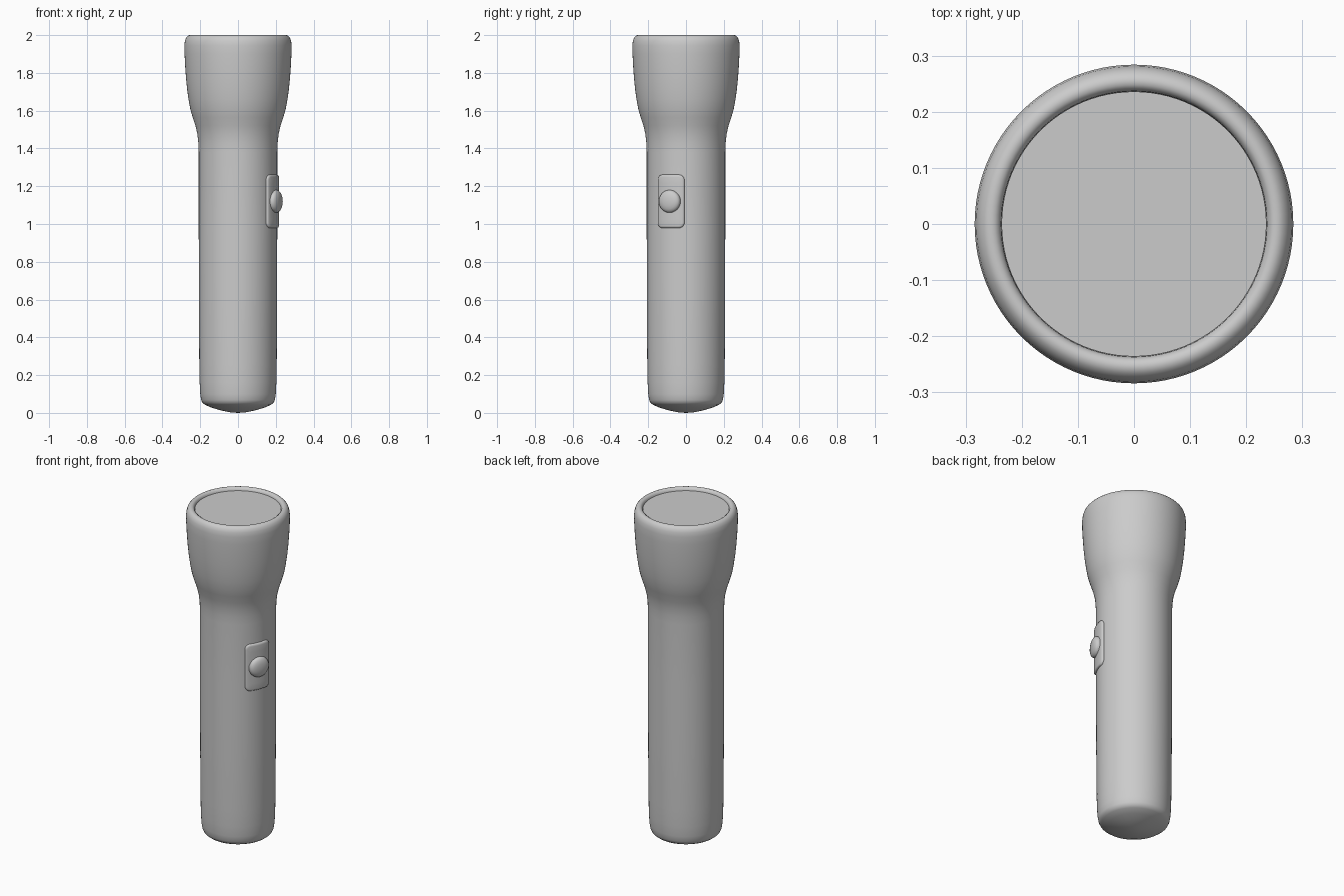
import bpy, bmesh, math
from mathutils import Matrix

if "Cube" in bpy.data.objects:
    bpy.data.objects.remove(bpy.data.objects["Cube"])

SWITCH_ANGLE = math.radians(-23.4)
SWITCH_Z = 1.12


def finish(name, bm, angle=40):
    bmesh.ops.remove_doubles(bm, verts=bm.verts, dist=1e-5)
    bmesh.ops.recalc_face_normals(bm, faces=bm.faces)
    mesh = bpy.data.meshes.new(name)
    bm.to_mesh(mesh)
    bm.free()
    obj = bpy.data.objects.new(name, mesh)
    bpy.context.collection.objects.link(obj)
    bpy.ops.object.select_all(action='DESELECT')
    bpy.context.view_layer.objects.active = obj
    obj.select_set(True)
    bpy.ops.object.shade_smooth_by_angle(angle=math.radians(angle))
    return obj


def skin(bm, rings):
    """Join consecutive closed rings of coordinates with quads."""
    loops = [[bm.verts.new(co) for co in ring] for ring in rings]
    n = len(loops[0])
    for a, b in zip(loops, loops[1:]):
        for i in range(n):
            j = (i + 1) % n
            bm.faces.new((a[i], a[j], b[j], b[i]))


def lathe(name, profile, segments=96, matrix=None):
    bm = bmesh.new()
    turn = [2 * math.pi * i / segments for i in range(segments)]
    skin(bm, [[(r * math.cos(t), r * math.sin(t), z) for t in turn] for r, z in profile])
    if matrix:
        bm.transform(matrix)
    return finish(name, bm)


def rounded_rect(hw, hh, radius, steps=6, edge=8):
    """Outline points of a rounded rectangle, with extra points along its sides."""
    corners = []
    for k, (sx, sy) in enumerate([(1, 1), (-1, 1), (-1, -1), (1, -1)]):
        cx, cy = sx * (hw - radius), sy * (hh - radius)
        for i in range(steps + 1):
            t = math.pi / 2 * (k + i / steps)
            corners.append((cx + radius * math.cos(t), cy + radius * math.sin(t)))
    pts = []
    for i, a in enumerate(corners):
        b = corners[(i + 1) % len(corners)]
        n = edge if i % (steps + 1) == steps else 1
        pts += [(a[0] + (b[0] - a[0]) * s / n, a[1] + (b[1] - a[1]) * s / n) for s in range(n)]
    return pts


# Body: domed tail, straight handle, flared head and rolled rim
lathe("flashlight_body", [
    (0, 0), (0.04, 0.003), (0.09, 0.013), (0.14, 0.028), (0.175, 0.043),
    (0.188, 0.053), (0.195, 0.068), (0.200, 0.10), (0.203, 0.16), (0.205, 0.26),
    (0.207, 0.6), (0.208, 1.0), (0.208, 1.38), (0.210, 1.43), (0.215, 1.475),
    (0.225, 1.52), (0.240, 1.565), (0.253, 1.61), (0.262, 1.66), (0.269, 1.71),
    (0.275, 1.77), (0.280, 1.84), (0.283, 1.90), (0.284, 1.945), (0.281, 1.970),
    (0.275, 1.986), (0.266, 1.996), (0.257, 2.0), (0.248, 1.999), (0.241, 1.994),
    (0.237, 1.984), (0.236, 1.97)])

# Lens disc set just below the rim
lathe("lens", [(0, 1.983), (0.12, 1.983), (0.236, 1.983), (0.236, 1.972), (0, 1.972)])

# Switch plate: rounded rectangle wrapped around the handle
bm = bmesh.new()
rings = []
for inset, rad in [(0, 0.198), (0, 0.211), (0.002, 0.215), (0.007, 0.218), (0.013, 0.219)]:
    pts = rounded_rect(0.081 - inset, 0.141 - inset, 0.03 - inset)
    rings.append((pts, rad))
inner = rings[-1][0]
rings += [([(x * s, y * s) for x, y in inner], 0.219) for s in (0.75, 0.5, 0.25, 0)]
skin(bm, [[(r * math.cos(SWITCH_ANGLE + x / 0.219), r * math.sin(SWITCH_ANGLE + x / 0.219),
            SWITCH_Z + y) for x, y in pts] for pts, r in rings])
finish("switch_plate", bm, 50)

# Switch button: domed disc pointing outward from the plate
facing = (Matrix.Translation((0, 0, SWITCH_Z)) @ Matrix.Rotation(SWITCH_ANGLE, 4, 'Z')
          @ Matrix.Rotation(math.pi / 2, 4, 'Y'))
lathe("switch_button", [(0.06, 0.19), (0.06, 0.222), (0.058, 0.228), (0.053, 0.234),
                        (0.042, 0.240), (0.025, 0.244), (0, 0.246)], 40, facing)
